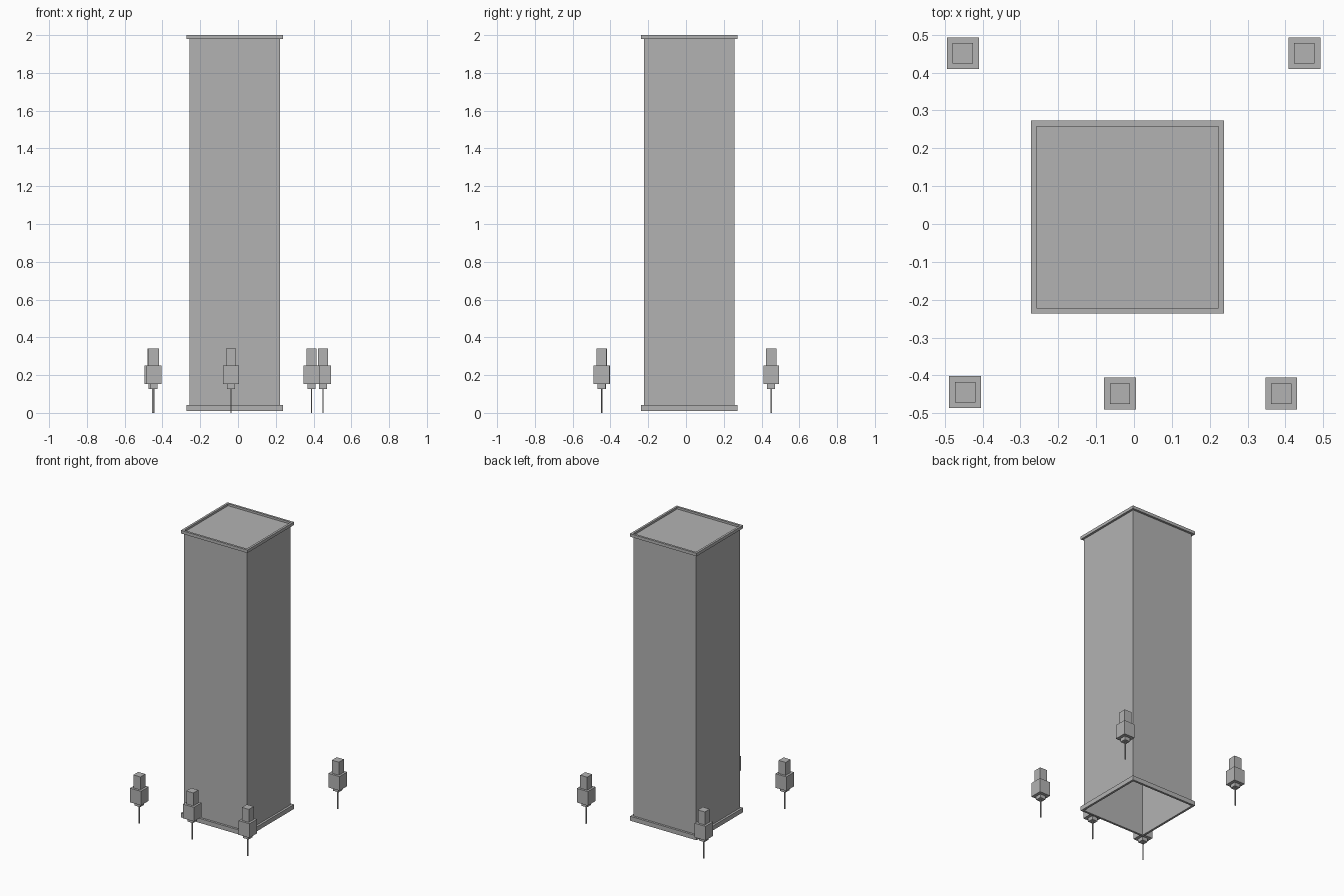
import bpy
import bmesh

cube = bpy.data.objects.get("Cube")
if cube:
    bpy.data.objects.remove(cube, do_unlink=True)

grey = bpy.data.materials.new("plain grey")
grey.use_nodes = True
colour = (0.45, 0.45, 0.45, 1)
grey.diffuse_color = colour
grey.node_tree.nodes["Principled BSDF"].inputs["Base Color"].default_value = colour


def add_object(name, bm):
    mesh = bpy.data.meshes.new(name)
    bmesh.ops.recalc_face_normals(bm, faces=bm.faces)
    bm.to_mesh(mesh)
    bm.free()
    mesh.materials.append(grey)
    obj = bpy.data.objects.new(name, mesh)
    bpy.context.collection.objects.link(obj)
    return obj


def square_loop(bm, centre, half, z):
    cx, cy = centre
    corners = ((-1, -1), (1, -1), (1, 1), (-1, 1))
    return [bm.verts.new((cx + sx * half, cy + sy * half, z)) for sx, sy in corners]


def bridge(bm, a, b):
    for i in range(4):
        j = (i + 1) % 4
        bm.faces.new((a[i], a[j], b[j], b[i]))


def block(name, centre, half, z0, z1, open_bottom=False):
    bm = bmesh.new()
    low = square_loop(bm, centre, half, z0)
    high = square_loop(bm, centre, half, z1)
    bridge(bm, low, high)
    bm.faces.new(high)
    if not open_bottom:
        bm.faces.new(low[::-1])
    return add_object(name, bm)


def frame(name, centre, outer, inner, z0, z1):
    bm = bmesh.new()
    loops = [square_loop(bm, centre, h, z)
             for h, z in ((outer, z0), (outer, z1), (inner, z1), (inner, z0))]
    for i in range(4):
        bridge(bm, loops[i], loops[(i + 1) % 4])
    return add_object(name, bm)


# Hollow tower, open underneath, with a raised frame at each end
middle = (-0.017, 0.018)
block("tower_shell", middle, 0.24, 0.025, 1.986, open_bottom=True)
frame("top_rim", middle, 0.255, 0.24, 1.979, 2.0)
frame("bottom_rim", middle, 0.255, 0.24, 0.01, 0.041)

# Small lamps on thin stakes around the tower
lamps = {
    "back_right": (-0.452, 0.451),
    "back_left": (0.45, 0.451),
    "front_right": (-0.446, -0.444),
    "front_middle": (-0.037, -0.448),
    "front_left": (0.389, -0.448),
}
sections = (
    ("stake", 0.003, 0.0, 0.127),
    ("neck", 0.021, 0.127, 0.152),
    ("body", 0.042, 0.152, 0.25),
    ("cap", 0.027, 0.25, 0.34),
)
for place, centre in lamps.items():
    for part, half, z0, z1 in sections:
        block(f"{place}_lamp_{part}", centre, half, z0, z1)
